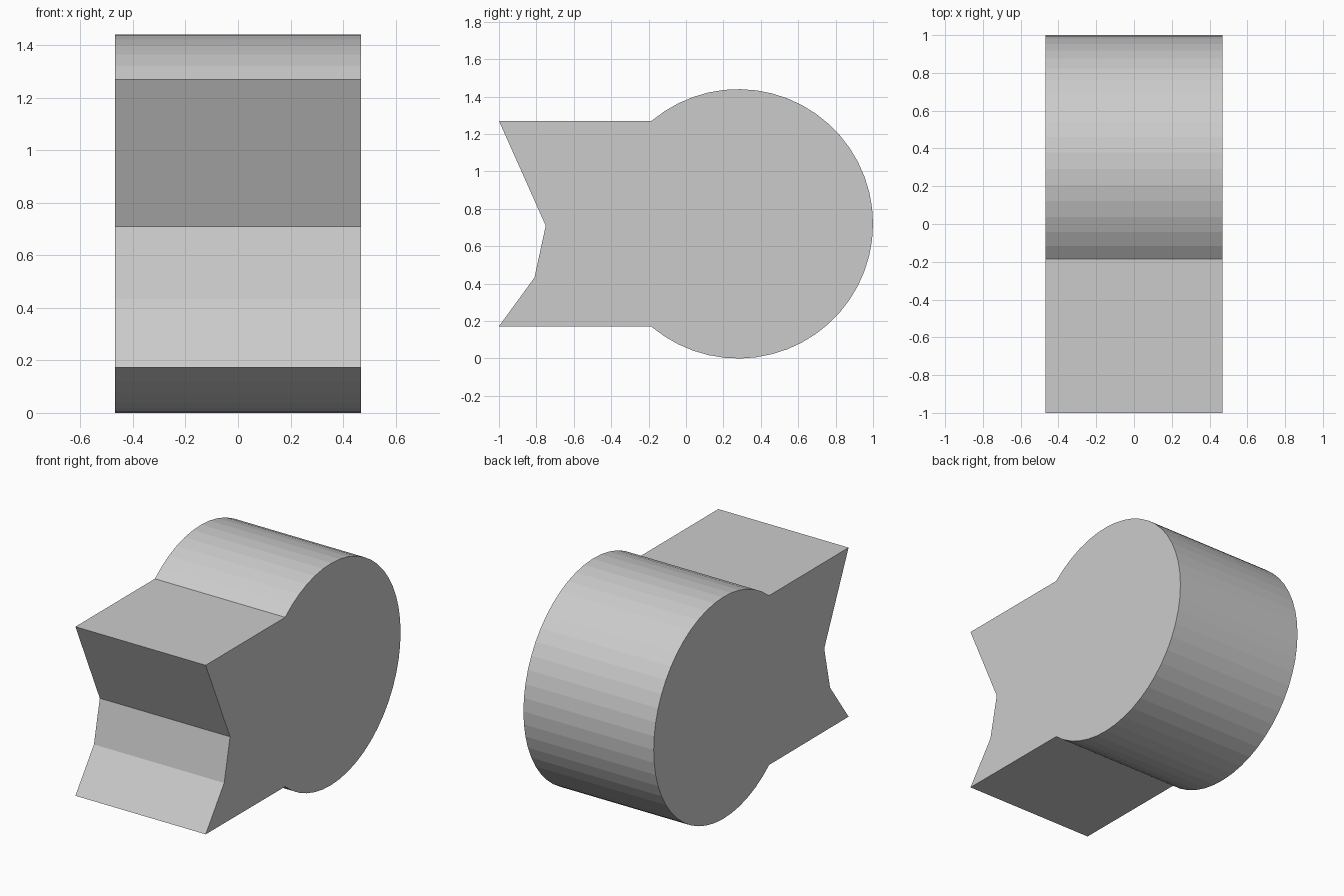
import bpy, bmesh, math

if "Cube" in bpy.data.objects:
    bpy.data.objects.remove(bpy.data.objects["Cube"])

HALF_WIDTH = 0.468
CY, CZ, R = 0.28, 0.72, 0.72   # round end, in the y-z plane
SEGMENTS = 38                  # facets along the arc

# Side profile: notched tail, then the arc from lower to upper joint
profile = [(-1.0, 1.27), (-0.75, 0.71), (-0.81, 0.433), (-1.0, 0.172)]
half_gap = math.atan2(0.55, 0.465)
start, sweep = -math.pi + half_gap, 2 * (math.pi - half_gap)
for i in range(SEGMENTS + 1):
    a = start + sweep * i / SEGMENTS
    profile.append((CY + R * math.cos(a), CZ + R * math.sin(a)))

# Extrude the profile across the width
bm = bmesh.new()
face = bm.faces.new([bm.verts.new((-HALF_WIDTH, y, z)) for y, z in profile])
ext = bmesh.ops.extrude_face_region(bm, geom=[face], use_keep_orig=True)
moved = [g for g in ext["geom"] if isinstance(g, bmesh.types.BMVert)]
bmesh.ops.translate(bm, verts=moved, vec=(2 * HALF_WIDTH, 0, 0))
bmesh.ops.recalc_face_normals(bm, faces=bm.faces)

mesh = bpy.data.meshes.new("notched_round_block")
bm.to_mesh(mesh)
bm.free()
block = bpy.data.objects.new("notched_round_block", mesh)
bpy.context.collection.objects.link(block)
